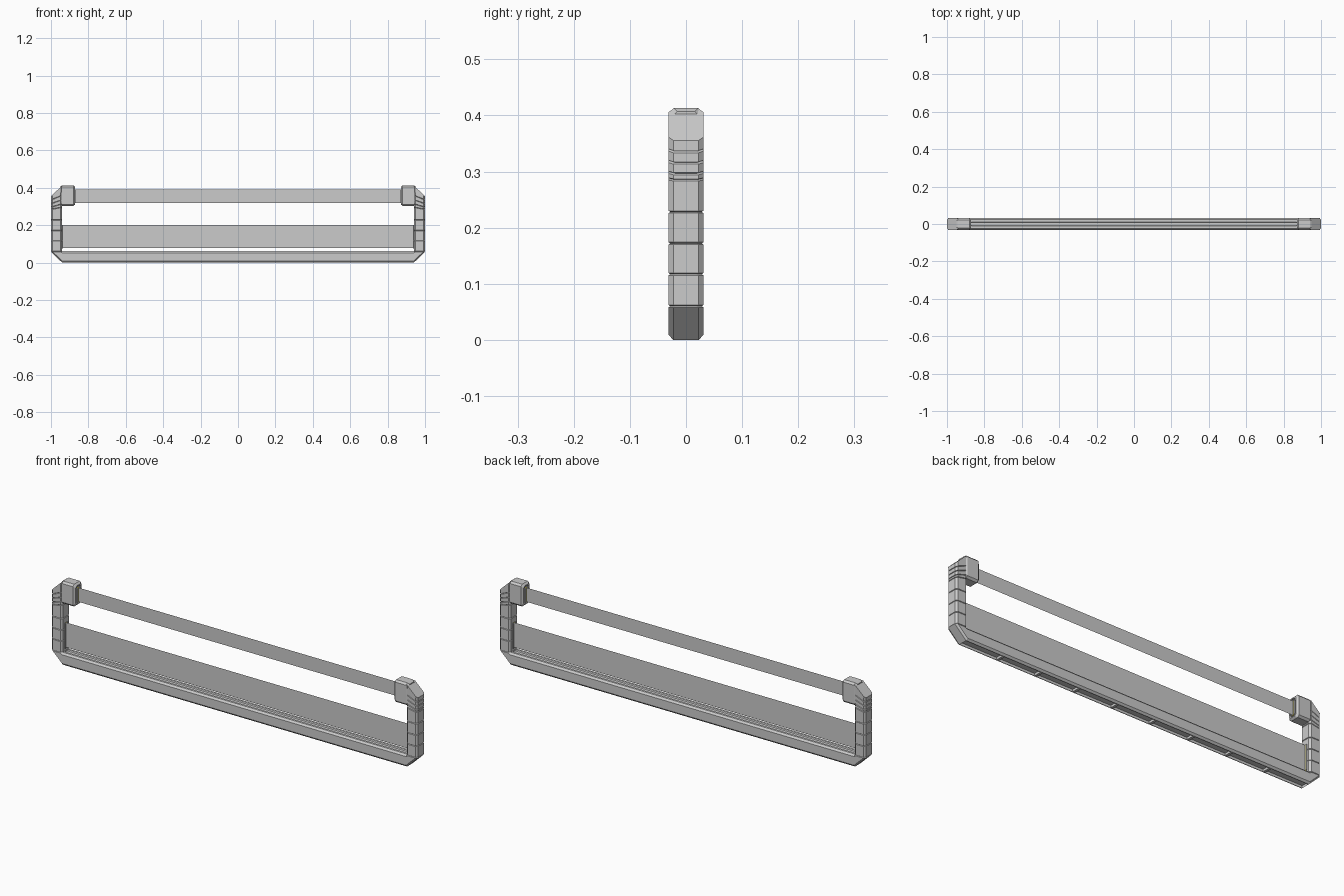
import bpy, bmesh
from mathutils import Vector

if "Cube" in bpy.data.objects:
    bpy.data.objects.remove(bpy.data.objects["Cube"])

HALF = 0.031   # half depth of the frame
YELLOW = bpy.data.materials.new("emitter_yellow")
YELLOW.diffuse_color = (0.8, 0.7, 0.1, 1)
YELLOW.use_nodes = True
YELLOW.node_tree.nodes["Principled BSDF"].inputs["Base Color"].default_value = YELLOW.diffuse_color


def finish(name, bm, mirror=False, mat=None):
    bmesh.ops.recalc_face_normals(bm, faces=bm.faces)
    me = bpy.data.meshes.new(name)
    bm.to_mesh(me)
    bm.free()
    ob = bpy.data.objects.new(name, me)
    bpy.context.collection.objects.link(ob)
    if mirror:
        ob.modifiers.new("Mirror", 'MIRROR').use_axis[0] = True
    if mat:
        me.materials.append(mat)
    return ob


def section(o, i, inset=0.0, c=0.009):
    """Octagonal section between an outer and an inner point in the xz plane."""
    o, i = Vector(o), Vector(i)
    u = (i - o).normalized()
    o, i = o + u * inset, i - u * inset
    w = HALF - inset
    half = [(o, w - c), (o + u * c, w), (i - u * c, w), (i, w - c)]
    pts = half + [(p, -y) for p, y in reversed(half)]
    return [(p.x, y, p.y) for p, y in pts]


def loft(bm, rings):
    rings = [[bm.verts.new(p) for p in r] for r in rings]
    n = len(rings[0])
    for a, b in zip(rings, rings[1:]):
        for k in range(n):
            bm.faces.new((a[k], a[(k + 1) % n], b[(k + 1) % n], b[k]))
    bm.faces.new(rings[0])
    bm.faces.new(rings[-1])


def box(bm, x0, x1, y0, y1, z0, z1):
    loft(bm, [[(x, y0, z0), (x, y1, z0), (x, y1, z1), (x, y0, z1)] for x in (x0, x1)])


# End posts: mitred foot, segmented upright, sloping shoulder plates
rings = [section((0.94, 0), (0.94, 0.06))]
joints = [(0.06, 0.06), (0.117, 0.117), (0.172, 0.172), (0.228, 0.228),
          (0.285, 0.296), (0.296, 0.314), (0.315, 0.336), (0.335, 0.36)]
for zo, zi in joints:
    for dz, inset in ((-0.002, 0), (0, 0.003), (0.002, 0)):
        rings.append(section((1, zo + dz), (0.94, zi + dz), inset))
rings.append(section((1, 0.355), (0.94, 0.412)))
bm = bmesh.new()
loft(bm, rings)
finish("end_post", bm, True)

# Upper head blocks with chamfered ends and a recessed inner face
bm = bmesh.new()
loft(bm, [section((x, 0.413), (x, 0.303), d) for x, d in
          ((0.95, 0.006), (0.94, 0), (0.88, 0), (0.871, 0.008), (0.871, 0.013), (0.879, 0.013))])
finish("head_block", bm, True)

# Bottom rail: chamfered bar, shallow channel on top, deeper one underneath
side = [(0.02, 0.012), (0.02, 0), (0.023, 0), (HALF, 0.009), (HALF, 0.052),
        (0.023, 0.061), (0.012, 0.061), (0.009, 0.056)]
prof = side + [(-y, z) for y, z in reversed(side)]
bm = bmesh.new()
loft(bm, [[(x, y, z) for y, z in prof] for x in (-0.94, 0.94)])
finish("bottom_rail", bm)

# Cross ribs in the underside channel
bm = bmesh.new()
for k in range(8):
    x = (k - 3.5) * 0.209
    box(bm, x - 0.006, x + 0.006, -0.02, 0.02, 0.001, 0.014)
finish("rail_ribs", bm)

# Slot lips and yellow emitter strips where the panels meet the frame
lips, strips = bmesh.new(), bmesh.new()
for x, z0, z1 in ((0.871, 0.32, 0.39), (0.938, 0.075, 0.2)):
    for s in (-1, 1):
        box(lips, x - 0.002, x + 0.012, s * 0.009 - 0.003, s * 0.009 + 0.003, z0, z1)
    box(strips, x + 0.001, x + 0.012, -0.006, 0.006, z0, z1)
finish("slot_lips", lips, True)
finish("emitter_strip", strips, True, YELLOW)

# Flat barrier panels
for name, x, z0, z1 in (("upper_panel", 0.876, 0.32, 0.39), ("lower_panel", 0.94, 0.077, 0.2)):
    bm = bmesh.new()
    bm.faces.new([bm.verts.new(p) for p in ((-x, 0, z0), (x, 0, z0), (x, 0, z1), (-x, 0, z1))])
    finish(name, bm)
